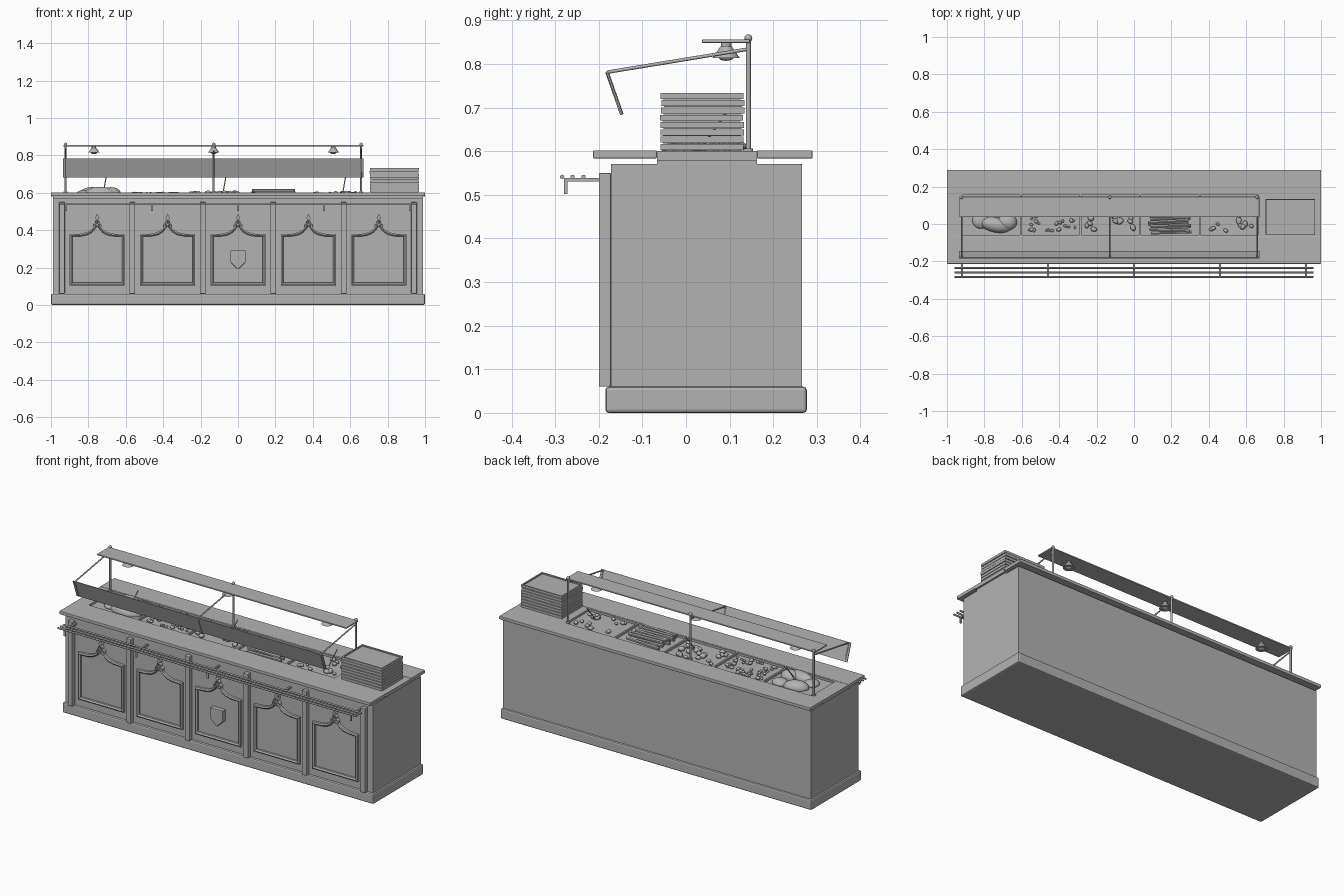
import bpy, bmesh, math, random
from mathutils import Vector, Matrix

if "Cube" in bpy.data.objects:
    bpy.data.objects.remove(bpy.data.objects["Cube"])

random.seed(4)
grey = bpy.data.materials.new("plain grey")
grey.diffuse_color = (0.45, 0.45, 0.45, 1)
grey.use_nodes = True
grey.node_tree.nodes["Principled BSDF"].inputs["Base Color"].default_value = grey.diffuse_color


def finish(bm, name, bevel=0, smooth=False):
    bmesh.ops.recalc_face_normals(bm, faces=bm.faces)
    me = bpy.data.meshes.new(name)
    bm.to_mesh(me)
    bm.free()
    me.materials.append(grey)
    ob = bpy.data.objects.new(name, me)
    bpy.context.collection.objects.link(ob)
    if bevel:
        m = ob.modifiers.new("bevel", 'BEVEL')
        m.width, m.segments = bevel, 2
    if smooth:
        bpy.ops.object.select_all(action='DESELECT')
        ob.select_set(True)
        bpy.context.view_layer.objects.active = ob
        bpy.ops.object.shade_smooth_by_angle(angle=math.radians(40))
    return ob


def box(bm, x0, x1, y0, y1, z0, z1):
    m = Matrix.Translation(((x0 + x1) / 2, (y0 + y1) / 2, (z0 + z1) / 2)) @ \
        Matrix.Diagonal((x1 - x0, y1 - y0, z1 - z0, 1))
    bmesh.ops.create_cube(bm, size=1, matrix=m)


def rod(bm, a, b, r, r2=None, n=12):
    a, b = Vector(a), Vector(b)
    d = b - a
    m = Matrix.Translation((a + b) / 2) @ d.to_track_quat('Z', 'Y').to_matrix().to_4x4()
    bmesh.ops.create_cone(bm, cap_ends=True, segments=n, radius1=r,
                          radius2=r if r2 is None else r2, depth=d.length, matrix=m)


def blob(bm, c, s, rot=0, u=12, v=8):
    m = Matrix.Translation(c) @ Matrix.Rotation(rot, 4, 'Z') @ Matrix.Diagonal((*s, 1))
    bmesh.ops.create_uvsphere(bm, u_segments=u, v_segments=v, radius=1, matrix=m)


def boxes(name, items, bevel=0):
    bm = bmesh.new()
    for it in items:
        box(bm, *it)
    return finish(bm, name, bevel)


def prism(bm, pts, y0, y1):
    f = bm.faces.new([bm.verts.new((x, y0, z)) for x, z in pts])
    g = bmesh.ops.extrude_face_region(bm, geom=[f])['geom']
    bmesh.ops.translate(bm, vec=(0, y1 - y0, 0),
                        verts=[v for v in g if isinstance(v, bmesh.types.BMVert)])


# cabinet
boxes("plinth", [(-1, 1, -0.185, 0.277, 0, 0.06)], 0.008)
boxes("cabinet_body", [(-0.99, 0.99, -0.172, 0.266, 0.06, 0.571)])
boxes("front_posts", [(x - 0.015, x + 0.015, -0.2, -0.172, 0.06, 0.55)
                      for x in [(-2.5 + i) * 0.3765 for i in range(6)]], 0.003)

# arched frames and tracery ornaments on the five door panels
half = [(0.147, 0.105), (0.147, 0.378), (0.088, 0.381), (0.055, 0.389),
        (0.03, 0.404), (0.012, 0.426), (0, 0.45)]
outline = half + [(-x, z) for x, z in reversed(half[:-1])]
frames, ornaments = bmesh.new(), bmesh.new()
for i in range(5):
    cx = (i - 2) * 0.3765
    rings = []
    for s, y in ((1, -0.171), (1, -0.186), (0.95, -0.190), (0.9, -0.184), (0.9, -0.171)):
        rings.append([frames.verts.new((cx + x * s, y, 0.25 + (z - 0.25) * s))
                      for x, z in outline])
    for a, b in zip(rings, rings[1:]):
        for k in range(len(outline)):
            j = (k + 1) % len(outline)
            frames.faces.new((a[k], a[j], b[j], b[k]))
    for k in range(3):
        t = math.radians(90 + 120 * k)
        ox, oz = cx + 0.013 * math.cos(t), 0.43 + 0.013 * math.sin(t)
        loops = []
        for r, y in ((0.013, -0.172), (0.013, -0.193), (0.008, -0.193), (0.008, -0.172)):
            loops.append([ornaments.verts.new((ox + r * math.cos(q * math.pi / 6), y,
                          oz + r * math.sin(q * math.pi / 6))) for q in range(12)])
        for a, b in zip(loops, loops[1:]):
            for q in range(12):
                p = (q + 1) % 12
                ornaments.faces.new((a[q], a[p], b[p], b[q]))
    prism(ornaments, [(cx, 0.455), (cx + 0.012, 0.464), (cx, 0.487), (cx - 0.012, 0.464)],
          -0.191, -0.172)
finish(frames, "panel_frames")
finish(ornaments, "panel_ornaments")

# blank shield on the middle panel
bm = bmesh.new()
prism(bm, [(-0.04, 0.292), (0.04, 0.292), (0.04, 0.228), (0, 0.19), (-0.04, 0.228)],
      -0.198, -0.171)
finish(bm, "shield", 0.003)

# counter top, with the pan well between front and back slabs
boxes("counter_slabs", [(-1, 1, -0.213, -0.067, 0.583, 0.602),
                        (-1, 1, 0.163, 0.29, 0.583, 0.602)], 0.003)
edges = [-0.922 + 0.3184 * i for i in range(6)]
mid = [(-0.99, 0.99, -0.067, 0.163, 0.571, 0.588),
       (-1, -0.922, -0.067, 0.163, 0.579, 0.6), (0.67, 1, -0.067, 0.163, 0.579, 0.6),
       (-0.922, 0.67, -0.067, -0.06, 0.585, 0.6), (-0.922, 0.67, 0.156, 0.163, 0.585, 0.6)]
mid += [(x - 0.005, x + 0.005, -0.062, 0.158, 0.585, 0.6) for x in edges]
boxes("pan_well", mid)


# food in the five pans
def lumps(name, pan, count, r0, r1):
    bm = bmesh.new()
    for _ in range(count):
        r = random.uniform(r0, r1)
        blob(bm, (random.uniform(edges[pan] + 0.03, edges[pan + 1] - 0.03),
                  random.uniform(-0.04, 0.135), 0.592 + r * 0.3),
             (r, r * 0.75, r * 0.7), random.uniform(0, 3), 8, 6)
    finish(bm, name, smooth=True)


bm = bmesh.new()
for x, y, rx, ry, h, a in ((-0.82, 0.02, 0.045, 0.045, 0.02, 0), (-0.74, -0.005, 0.085, 0.04, 0.038, -0.2),
                           (-0.68, 0.01, 0.055, 0.045, 0.036, 0), (-0.78, 0.1, 0.07, 0.045, 0.036, 0.3),
                           (-0.68, 0.105, 0.045, 0.04, 0.025, 0)):
    blob(bm, (x, y, 0.594), (rx, ry, h), a, 20, 10)
finish(bm, "bread_loaves", smooth=True)
lumps("small_food", 1, 60, 0.007, 0.014)
lumps("chunky_food", 2, 24, 0.012, 0.021)
lumps("dumplings", 4, 16, 0.010, 0.02)
bm = bmesh.new()
for layer in range(2):
    for k in range(8 - 2 * layer):
        y = -0.045 + 0.024 * k + 0.012 * layer
        dx, dy = random.uniform(-0.012, 0.012), random.uniform(-0.008, 0.008)
        z = 0.597 + 0.014 * layer
        rod(bm, (0.08 + dx, y - dy, z), (0.295 + dx, y + dy, z), 0.009, n=6)
finish(bm, "food_sticks")

# serving spoons leaning out of the pans
bm = bmesh.new()
for x in (-0.72, -0.08, 0.56):
    rod(bm, (x, 0.03, 0.6), (x + 0.015, 0.09, 0.685), 0.003, n=8)
    blob(bm, (x, 0.02, 0.604), (0.014, 0.022, 0.006))
finish(bm, "serving_spoons", smooth=True)

# stack of trays with a rim
bm = bmesh.new()
for k in range(8):
    z, j = 0.601 + k * 0.0167, random.uniform(-0.002, 0.002)
    x0, x1, y0, y1 = 0.705 + j, 0.967 + j, -0.058 - j, 0.133 - j
    box(bm, x0 + 0.006, x1 - 0.006, y0 + 0.006, y1 - 0.006, z, z + 0.009)
    for b in ((x0, x1, y0, y0 + 0.008), (x0, x1, y1 - 0.008, y1),
              (x0, x0 + 0.008, y0, y1), (x1 - 0.008, x1, y0, y1)):
        box(bm, *b, z + 0.002, z + 0.0155)
finish(bm, "tray_stack")

# sneeze guard: shelf, front pane, poles, arms and ball finials
boxes("guard_shelf", [(-0.933, 0.67, 0.037, 0.146, 0.848, 0.856)], 0.002)
bm = bmesh.new()
box(bm, -0.935, 0.672, -0.002, 0.002, -0.106, 0)
bmesh.ops.transform(bm, verts=bm.verts, matrix=Matrix.Translation((0, -0.182, 0.783)) @
                    Matrix.Rotation(math.radians(20), 4, 'X'))
finish(bm, "guard_pane")
bm = bmesh.new()
for x in (-0.922, -0.13, 0.658):
    rod(bm, (x, 0.143, 0.598), (x, 0.143, 0.858), 0.0055)
    rod(bm, (x, 0.143, 0.834), (x, -0.181, 0.781), 0.004)
    rod(bm, (x, -0.181, 0.781), (x, -0.147, 0.684), 0.004)
    rod(bm, (x, 0.143, 0.598), (x, 0.143, 0.606), 0.011)
    blob(bm, (x, 0.143, 0.859), (0.009, 0.009, 0.009))
finish(bm, "guard_poles", smooth=True)

# heat lamps under the shelf
bm = bmesh.new()
for x in (-0.77, -0.13, 0.51):
    rod(bm, (x, 0.092, 0.836), (x, 0.092, 0.85), 0.012, n=16)
    rod(bm, (x, 0.092, 0.814), (x, 0.092, 0.84), 0.031, 0.013, 20)
    blob(bm, (x, 0.092, 0.816), (0.018, 0.018, 0.009))
finish(bm, "heat_lamps", smooth=True)

# tray slide rails and their brackets
bm = bmesh.new()
for y in (-0.235, -0.26, -0.284):
    rod(bm, (-0.96, y, 0.541), (0.96, y, 0.541), 0.005)
finish(bm, "tray_rails", smooth=True)
br = []
for i in range(5):
    x = (i - 2) * 0.46
    br += [(x - 0.005, x + 0.005, -0.28, -0.172, 0.53, 0.539),
           (x - 0.005, x + 0.005, -0.28, -0.272, 0.502, 0.535)]
boxes("rail_brackets", br)
